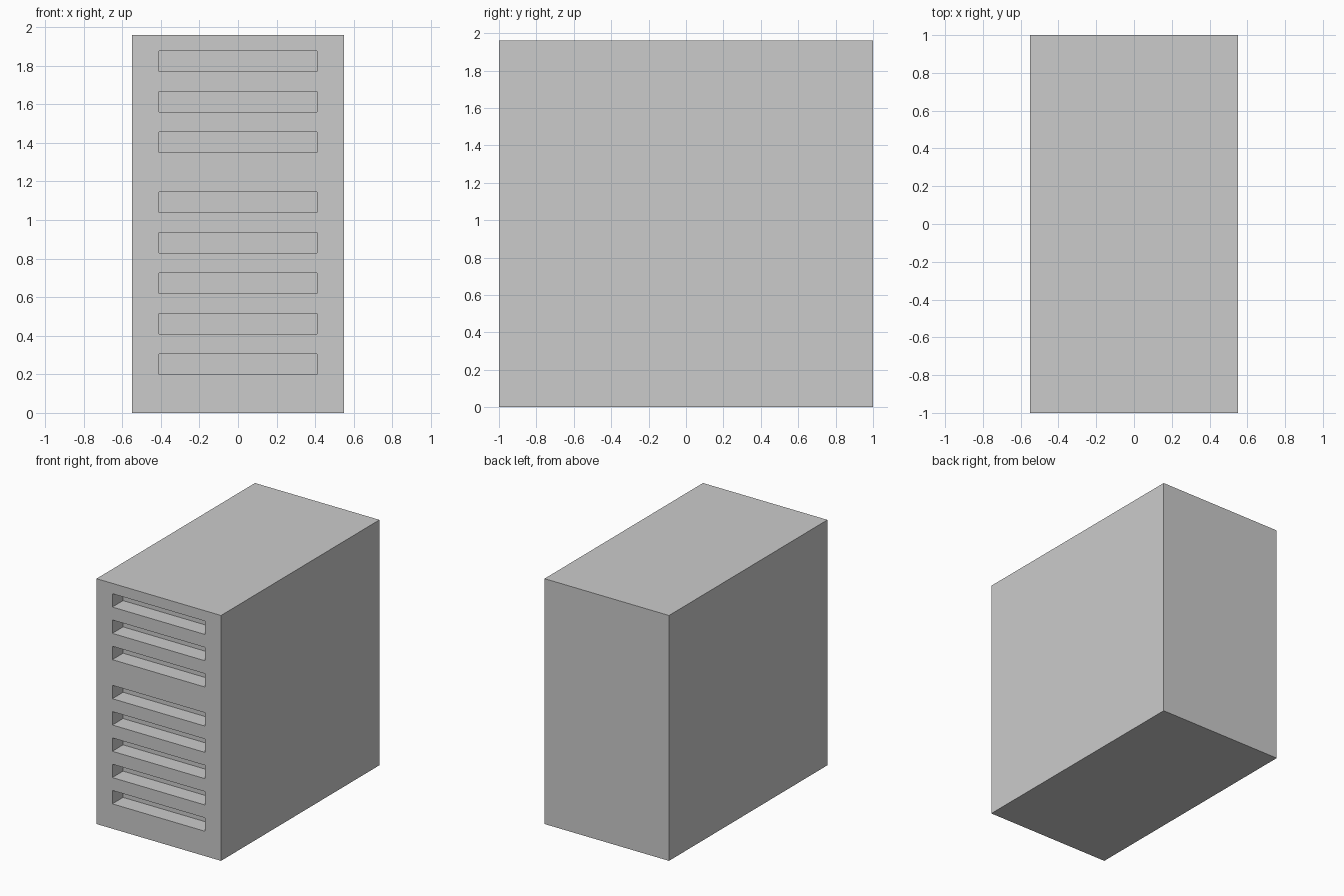
import bpy, bmesh

if "Cube" in bpy.data.objects:
    bpy.data.objects.remove(bpy.data.objects["Cube"])

W, H, FRONT, SEAM, BACK = 0.55, 1.96, -1.0, -0.865, 1.0
SLOT_X, SLOT_H = 0.41, 0.107
SLOT_Z = [0.252 + 0.21 * i for i in range(5)] + [1.404 + 0.21 * i for i in range(3)]


def make_object(name, bm):
    bmesh.ops.recalc_face_normals(bm, faces=bm.faces)
    mesh = bpy.data.meshes.new(name)
    bm.to_mesh(mesh)
    bm.free()
    obj = bpy.data.objects.new(name, mesh)
    bpy.context.collection.objects.link(obj)
    return obj


# Main case: plain box behind the front panel
bm = bmesh.new()
bmesh.ops.create_cube(bm, size=1)
bmesh.ops.scale(bm, vec=(2 * W, BACK - SEAM, H), verts=bm.verts)
bmesh.ops.translate(bm, vec=(0, (BACK + SEAM) / 2, H / 2), verts=bm.verts)
make_object("case_body", bm)

# Front panel: a sheet with slot openings, extruded back to the case
xs = [-W, -SLOT_X, SLOT_X, W]
zs = [0] + [z + s * SLOT_H / 2 for z in SLOT_Z for s in (-1, 1)] + [H]
bm = bmesh.new()
grid = [[bm.verts.new((x, FRONT, z)) for x in xs] for z in zs]
for r in range(len(zs) - 1):
    for c in range(3):
        if c == 1 and r % 2 == 1:
            continue  # slot opening
        a, b = grid[r], grid[r + 1]
        bm.faces.new((a[c], a[c + 1], b[c + 1], b[c]))
ext = bmesh.ops.extrude_face_region(bm, geom=bm.faces[:], use_keep_orig=True)
moved = [v for v in ext["geom"] if isinstance(v, bmesh.types.BMVert)]
bmesh.ops.translate(bm, vec=(0, SEAM - FRONT, 0), verts=moved)
make_object("slotted_front_panel", bm)
